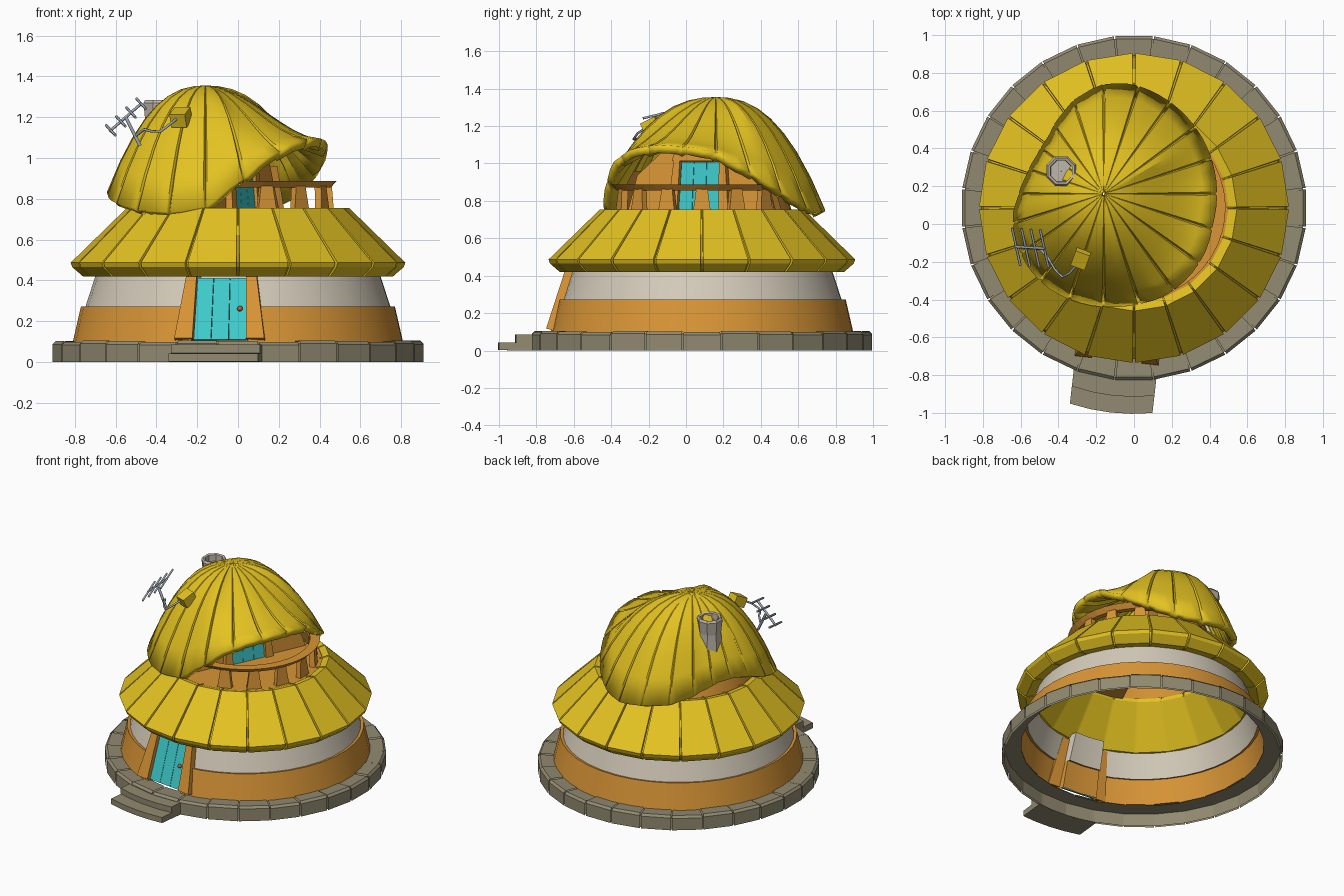
import bpy, bmesh, math
from math import sin, cos, radians, tau
from mathutils import Matrix, Vector

cube = bpy.data.objects.get("Cube")
if cube:
    bpy.data.objects.remove(cube)


def material(name, rgb):
    m = bpy.data.materials.new(name)
    m.use_nodes = True
    m.diffuse_color = (*rgb, 1)
    m.node_tree.nodes["Principled BSDF"].inputs["Base Color"].default_value = (*rgb, 1)
    return m


YELLOW = material("yellow roof", (.77, .54, .015))
ORANGE = material("orange wood", (.69, .30, .037))
CREAM = material("cream plaster", (.66, .60, .49))
STONE = material("grey stone", (.285, .255, .165))
CYAN = material("cyan paint", (.05, .60, .60))
CLAY = material("chimney grey", (.52, .47, .40))
METAL = material("metal", (.36, .40, .47))
RED = material("red knob", (.55, .12, .03))
MID = Vector((0, .085, 0))


def finish(name, bm, mat, smooth=False, fix=True):
    if fix:
        bmesh.ops.recalc_face_normals(bm, faces=bm.faces)
    mesh = bpy.data.meshes.new(name)
    bm.to_mesh(mesh)
    bm.free()
    mesh.materials.append(mat)
    ob = bpy.data.objects.new(name, mesh)
    bpy.context.collection.objects.link(ob)
    if smooth:
        bpy.ops.object.select_all(action='DESELECT')
        ob.select_set(True)
        bpy.context.view_layer.objects.active = ob
        bpy.ops.object.shade_smooth_by_angle(angle=radians(25))
    return ob


def skin(name, cols, mat, wrap=True, loop=False, smooth=False):
    """Join neighbouring columns of points with quads."""
    bm = bmesh.new()
    vs = [[bm.verts.new(p) for p in c] for c in cols]
    n, k = len(vs), len(vs[0])
    for i in range(n if wrap else n - 1):
        a, b = vs[i], vs[(i + 1) % n]
        for j in range(k if loop else k - 1):
            h = (j + 1) % k
            bm.faces.new((a[j], a[h], b[h], b[j]))
    if loop and not wrap:
        bm.faces.new(vs[0])
        bm.faces.new(vs[-1])
    return finish(name, bm, mat, smooth, loop)


def turn(profile, angle, shift=0):
    return [MID + Vector(((r - shift) * cos(angle), (r - shift) * sin(angle), z))
            for r, z in profile]


def arc(start, end, steps):
    return [radians(start + (end - start) * i / steps) for i in range(steps + 1)]


def place(angle, r, z, lean=0):
    """Local x runs along the wall, local -y points outwards."""
    a = radians(angle)
    return (Matrix.Translation(MID + Vector((r * cos(a), r * sin(a), z)))
            @ Matrix.Rotation(a + tau / 4, 4, 'Z') @ Matrix.Rotation(-lean, 4, 'X'))


def prism(name, outline, depth, mat, matrix):
    """Extrude an upright outline outwards."""
    bm = bmesh.new()
    back = [bm.verts.new(matrix @ Vector((u, 0, z))) for u, z in outline]
    front = [bm.verts.new(matrix @ Vector((u, -depth, z))) for u, z in outline]
    bm.faces.new(back)
    bm.faces.new(front)
    for i in range(len(back)):
        j = (i + 1) % len(back)
        bm.faces.new((back[i], back[j], front[j], front[i]))
    return finish(name, bm, mat)


def tube(name, points, radius, mat):
    curve = bpy.data.curves.new(name, 'CURVE')
    curve.dimensions = '3D'
    curve.bevel_depth = radius
    curve.bevel_resolution = 1
    curve.use_fill_caps = True
    line = curve.splines.new('POLY')
    line.points.add(len(points) - 1)
    for p, co in zip(line.points, points):
        p.co = (*co, 1)
    curve.materials.append(mat)
    ob = bpy.data.objects.new(name, curve)
    bpy.context.collection.objects.link(ob)


def planked_door(name, width, height, matrix):
    w = width / 3
    for i in range(3):
        u = -width / 2 + i * w
        prism(f"{name}_plank_{i + 1}", [(u + .001, 0), (u + w - .001, 0),
              (.93 * (u + w) - .001, height), (.93 * u + .001, height)], .02, CYAN, matrix)


# Foundation of separate stones over a plain ring, open underneath
stone = [(.79, .1), (.90, .105), (.915, .09), (.915, 0)]
for i in range(28):
    a = 90 + 360 / 28 * (i + .5)
    gap = .25
    low = .003 * (i % 3)
    skin(f"foundation_stone_{i + 1}", [turn([(r, max(0, z - low)) for r, z in stone], t)
         for t in arc(a + gap, a + 360 / 28 - gap, 1)], STONE, False)
skin("foundation_ring", [turn([(.79, .09), (.90, .09), (.90, 0)], t)
     for t in arc(90 + 180 / 28, 450 - 180 / 28, 27)], STONE)

# Steps, curved along the foundation
for i, (r0, r1, top) in enumerate([(.90, 1.0, .085), (.90, 1.09, .042)]):
    m = place(-96.5, 0, 0)
    cols = []
    for u in (-.22, -.11, 0, .11, .22):
        y0, y1 = [-math.sqrt(r * r - u * u) for r in (r0, r1)]
        cols.append([m @ Vector(p) for p in
                     ((u, y0, top), (u, y1, top), (u, y1, top - .04), (u, y0, 0))])
    skin(f"step_{i + 1}", cols, STONE, False, True)

# Ground floor walls, set back behind the front door
DOOR = -96.5
circle = arc(0, 351, 39)
bays = [(t, 0) for t in arc(DOOR + 10, DOOR + 350, 38)]
bays += [(t, .065) for t in arc(DOOR + 350, DOOR + 370, 2)]
skin("plaster_wall", [turn([(.69, .45), (.75, .265)], t, s) for t, s in bays],
     CREAM, smooth=True)
skin("wood_skirt", [turn([(.75, .268), (.77, .272), (.812, .09)], t, s) for t, s in bays],
     ORANGE, smooth=True)

# Front door with leaning posts
m = place(DOOR, .77, .105, .3)
planked_door("front_door", .26, .315, m)
for side, label in ((-1, "right"), (1, "left")):
    prism(f"door_post_{label}", [(side * u, z) for u, z in
          ((.133, 0), (.222, 0), (.172, .33), (.122, .33))], .045, ORANGE, m)
bm = bmesh.new()
bmesh.ops.create_icosphere(bm, subdivisions=2, radius=.014,
                           matrix=m @ Matrix.Translation((.095, -.03, .155)))
finish("door_knob", bm, RED, True)

# Lower roof: twenty panels with grooves between
eave = [(.50, .745), (.545, .755), (.82, .487), (.812, .465), (.76, .42), (.69, .43), (.50, .70)]
cols = []
for i in range(20):
    a = tau * i / 20
    for d, cut in ((-.009, 0), (-.006, .02), (.006, .02), (.009, 0)):
        cols.append(turn(eave[:5], a + d, cut) + turn(eave[5:], a + d))
skin("lower_roof", cols, YELLOW, loop=True)

# Balcony floor, curved wall and recessed balcony wall
skin("balcony_floor", [turn([(.505, .74), (.505, .715), (.01, .715), (.01, .74)], t)
     for t in arc(-115, 65, 20)], ORANGE, False, True)
skin("upper_wall", [turn([(.41, .96), (.49, .72)], t) for t in arc(62, 248, 20)],
     ORANGE, False, smooth=True)
m = place(-25, .0, .735, .08)
prism("balcony_wall", [(-.43, 0), (-.38, .2), (-.2, .36), (.2, .38), (.35, .28), (.44, 0)],
      .02, ORANGE, m)
m = m @ Matrix.Translation((0, -.02, 0))
planked_door("balcony_door", .24, .27, m)
for side, label in ((-1, "right"), (1, "left")):
    prism(f"balcony_post_{label}", [(side * u, z) for u, z in
          ((.123, 0), (.18, 0), (.15, .29), (.115, .29))], .035, ORANGE, m)
prism("balcony_lintel", [(-.16, .275), (.16, .275), (.15, .31), (-.15, .31)], .04, ORANGE, m)

# Balcony railing
skin("rail", [turn([(.42, .888), (.485, .888), (.455, .856), (.42, .856)], t)
     for t in arc(-92, 62, 18)], ORANGE, False, True)
for i in range(6):
    prism(f"rail_post_{i + 1}", [(-.048, 0), (.048, 0), (.03, .13), (-.03, .13)], .035,
          ORANGE, place(-72 + i * 24, .435, .735, .08))

# Dome: rim reach and rim height every fifteen degrees
reach = [.60, .60, .60, .60, .60, .60, .58, .53, .47, .42, .41, .42,
         .45, .50, .53, .56, .58, .59, .60, .61, .63, .63, .62, .60]
height = [1.06, .97, .88, .80, .75, .74, .76, .77, .80, .84, .88, .89,
          .87, .83, .79, .76, .74, .735, .76, .88, 1.01, 1.08, 1.10, 1.09]
TOP = Vector((-.16, .16, 1.355))


def sample(table, a):
    f = a / tau * 24
    i = math.floor(f)
    s = f - i
    s = s * s * (3 - 2 * s) * .4 + s * .6
    return table[i % 24] * (1 - s) + table[(i + 1) % 24] * s


def rib(a, cut):
    far, low = sample(reach, a), sample(height, a)
    flare = min(1, max(0, (low - .88) / .22))
    points = []
    for t in (.02, .12, .25, .38, .5, .62, .74, .87, 1):
        drop = t ** 2.4 * (1 - flare) + t * t * (3 - 2 * t) * flare
        r = far * t - cut * t * .6
        points.append((TOP.x + r * cos(a), TOP.y + r * sin(a),
                       TOP.z - (TOP.z - low) * drop - cut * t * .6))
    return points


cols = []
for i in range(20):
    a = tau * i / 20
    groove = .008 if 4 < i < 11 else .02
    for d, cut in ((-.016, 0), (0, groove), (.016, 0), (.11, 0), (.204, 0)):
        cols.append(rib(a + d, cut))
dome = skin("dome_roof", cols, YELLOW, smooth=True)
shell = dome.modifiers.new("thickness", 'SOLIDIFY')
shell.thickness = .045
shell.offset = -1

# Chimney pot, eight-sided, with a sunken floor
pot = [(.001, 1.235), (.06, 1.235), (.062, 1.28), (.075, 1.285), (.085, 1.27),
       (.075, 1.18), (.085, 1.0)]
spot = Vector((-.385, .28, 0))
skin("chimney", [[spot + Vector((r * cos(a), r * sin(a), z)) for r, z in pot]
     for a in arc(22.5, 337.5, 7)], CLAY)

# Aerial with cross bars, mast, cable and socket box
start, end = Vector((-.63, -.12, 1.13)), Vector((-.47, -.13, 1.27))
tube("aerial_boom", [start, end], .008, METAL)
for i in range(4):
    p = start.lerp(end, .04 + .31 * i)
    half = Vector((.022, -.10, -.024))
    tube(f"aerial_bar_{i + 1}", [p - half, p + half], .007, METAL)
tube("aerial_mast", [start.lerp(end, .5), (-.48, -.13, 1.06)], .009, METAL)
tube("aerial_cable", [(-.50, -.13, 1.11), (-.46, -.17, 1.14), (-.42, -.24, 1.13),
                      (-.38, -.28, 1.13), (-.34, -.26, 1.16), (-.29, -.20, 1.20)], .007, METAL)
bm = bmesh.new()
bmesh.ops.create_cube(bm, size=1, matrix=Matrix.Translation((-.28, -.18, 1.2))
                      @ Matrix.Rotation(radians(-20), 4, 'Z')
                      @ Matrix.Rotation(radians(25), 4, 'X') @ Matrix.Diagonal((.08, .09, .07, 1)))
finish("socket_box", bm, YELLOW)
